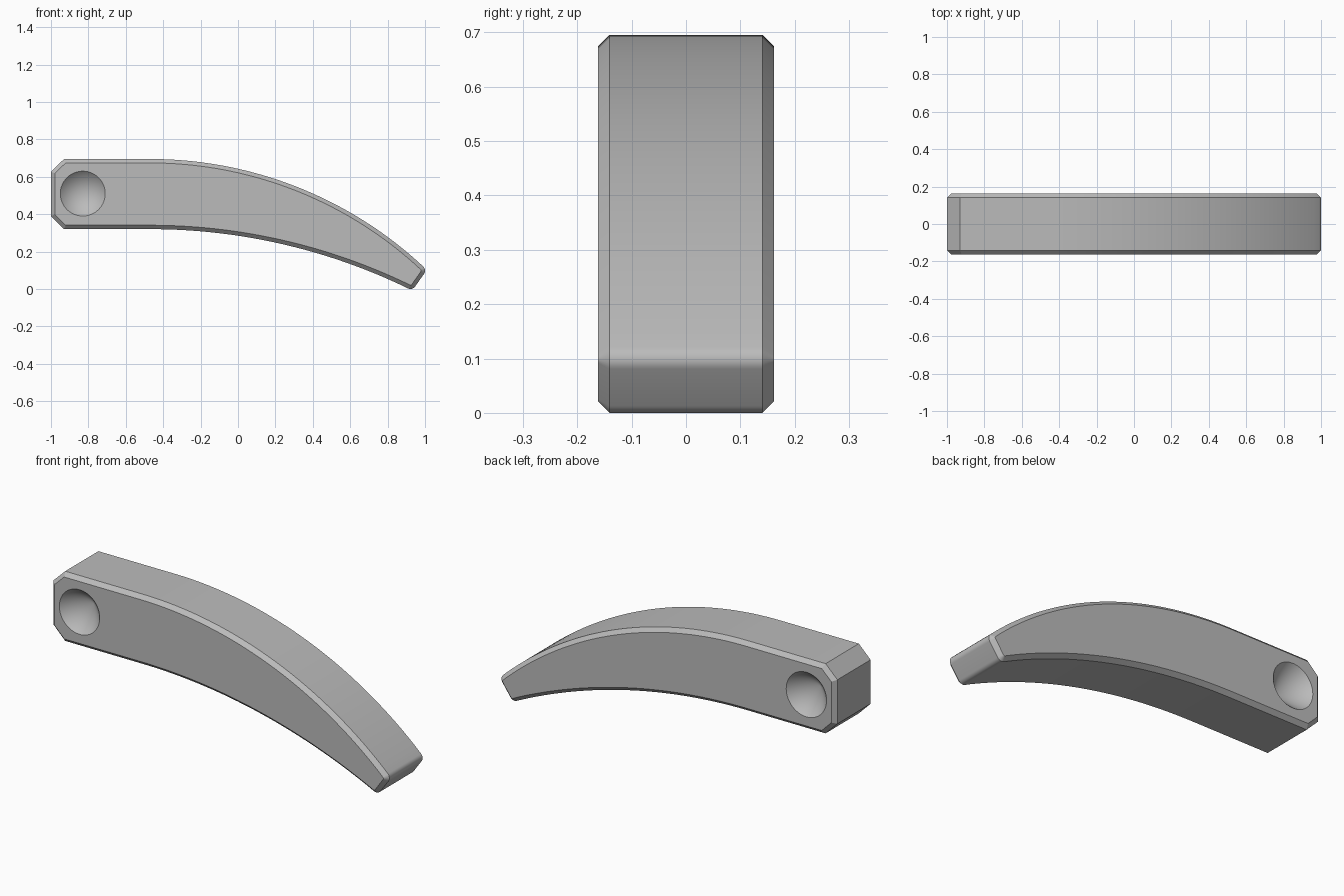
import bpy, bmesh
from math import sin, cos, radians, asin, degrees, pi

old = bpy.data.objects.get("Cube")
if old:
    bpy.data.objects.remove(old)

HALF, CHAMFER = 0.162, 0.021     # half width and edge chamfer
BEND_X = -0.47                   # where the straight part starts to curve
TOP, BOTTOM = 0.695, 0.32
R_TOP, R_BOTTOM, R_TIP = 2.143, 3.16, 0.03


def arc(cx, cz, r, start, end, steps):
    """Points on an arc in the XZ plane, angles in degrees."""
    angles = [radians(start + (end - start) * i / steps) for i in range(steps + 1)]
    return [(cx + r * cos(a), cz + r * sin(a)) for a in angles]


# Side profile, clockwise: cut corners, top curve, rounded tip, lower curve
profile = [(-1, 0.39), (-1, 0.627), (-0.93, TOP)]
profile += arc(BEND_X, TOP - R_TOP, R_TOP, 90, 47, 40)[:-1]
profile += arc(0.97, 0.098, R_TIP, 47, -35, 8)
profile += arc(0.922, 0.03, R_TIP, -35, -116, 8)
profile += arc(BEND_X, BOTTOM - R_BOTTOM, R_BOTTOM, 64.1, 90, 40)[1:]
profile += [(-0.93, BOTTOM)]

# Curved arm: extruded profile with chamfered sides
bm = bmesh.new()
front = bm.faces.new([bm.verts.new((x, CHAMFER - HALF, z)) for x, z in profile])
extruded = bmesh.ops.extrude_face_region(bm, geom=[front], use_keep_orig=True)["geom"]
back = [g for g in extruded if isinstance(g, bmesh.types.BMFace)][0]
bmesh.ops.translate(bm, verts=back.verts[:], vec=(0, 2 * (HALF - CHAMFER), 0))
bmesh.ops.recalc_face_normals(bm, faces=bm.faces[:])
for side in (front, back):
    bmesh.ops.inset_region(bm, faces=[side], thickness=CHAMFER, depth=CHAMFER,
                           use_even_offset=True, use_boundary=True)
mesh = bpy.data.meshes.new("curved_arm")
bm.to_mesh(mesh)
bm.free()
arm = bpy.data.objects.new("curved_arm", mesh)
bpy.context.collection.objects.link(arm)

grey = bpy.data.materials.new("plain_grey")
grey.use_nodes = True
colour = (0.5, 0.5, 0.5, 1)
grey.diffuse_color = colour
grey.node_tree.nodes["Principled BSDF"].inputs["Base Color"].default_value = colour
mesh.materials.append(grey)

# Conical recesses on both sides
bpy.context.view_layer.objects.active = arm
for sign in (-1, 1):
    bpy.ops.mesh.primitive_cone_add(vertices=64, radius1=0.24, radius2=0, depth=0.24,
                                    location=(-0.83, sign * HALF, 0.51),
                                    rotation=(sign * pi / 2, 0, 0))
    cutter = bpy.context.object
    cutter.name = "recess_cutter"
    cutter.hide_render = True
    cutter.data.materials.append(grey)
    bpy.context.view_layer.objects.active = arm
    cut = arm.modifiers.new("recess", 'BOOLEAN')
    cut.operation = 'DIFFERENCE'
    cut.solver = 'EXACT'
    cut.object = cutter
    bpy.ops.object.modifier_apply(modifier=cut.name)
    bpy.data.objects.remove(cutter)

bpy.ops.object.select_all(action='DESELECT')
arm.select_set(True)
bpy.ops.object.shade_smooth_by_angle(angle=radians(30))
